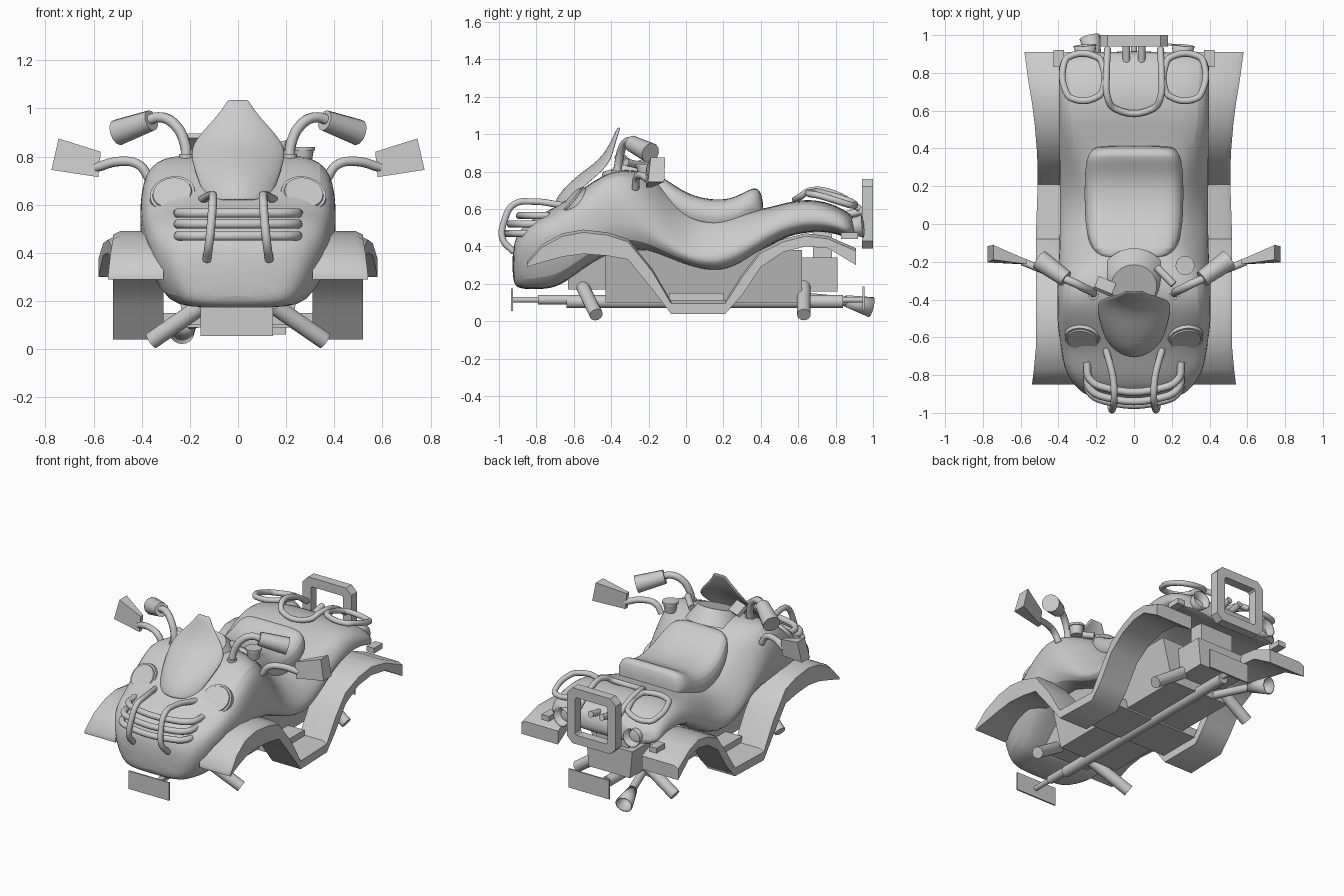
import bpy, bmesh, math
from mathutils import Vector

cube = bpy.data.objects.get("Cube")
if cube:
    bpy.data.objects.remove(cube, do_unlink=True)

grey = bpy.data.materials.new("plain grey")
grey.use_nodes = True
grey.diffuse_color = (0.6, 0.6, 0.6, 1)
grey.node_tree.nodes["Principled BSDF"].inputs["Base Color"].default_value = (0.6, 0.6, 0.6, 1)
SIDES = ((1, "left"), (-1, "right"))


def finish(obj, smooth=True, angle=40):
    obj.data.materials.clear()
    obj.data.materials.append(grey)
    bpy.ops.object.select_all(action='DESELECT')
    obj.select_set(True)
    bpy.context.view_layer.objects.active = obj
    if smooth:
        bpy.ops.object.shade_smooth_by_angle(angle=math.radians(angle))
    return obj


def loft(name, rings, levels=0, closed=True, smooth=True, thick=0):
    """Skin a list of equal-length rings of points."""
    bm = bmesh.new()
    rows = [[bm.verts.new(p) for p in ring] for ring in rings]
    n = len(rows[0])
    for r0, r1 in zip(rows, rows[1:]):
        for i in range(n if closed else n - 1):
            j = (i + 1) % n
            bm.faces.new((r0[i], r0[j], r1[j], r1[i]))
    if closed:
        bm.faces.new(rows[0])
        bm.faces.new(rows[-1])
    bmesh.ops.recalc_face_normals(bm, faces=bm.faces)
    mesh = bpy.data.meshes.new(name)
    bm.to_mesh(mesh)
    bm.free()
    obj = bpy.data.objects.new(name, mesh)
    bpy.context.collection.objects.link(obj)
    if thick:
        obj.modifiers.new("thickness", 'SOLIDIFY').thickness = thick
    if levels:
        sub = obj.modifiers.new("smooth", 'SUBSURF')
        sub.levels = sub.render_levels = levels
    return finish(obj, smooth, 50)


def box(name, x, y, z, bottom=1.0):
    """Box from ranges, with an optional narrower bottom."""
    cx, hx = (x[0] + x[1]) / 2, (x[1] - x[0]) / 2
    rings = [[(cx - hx * k, y[0], h), (cx + hx * k, y[0], h),
              (cx + hx * k, y[1], h), (cx - hx * k, y[1], h)]
             for h, k in ((z[0], bottom), (z[1], 1))]
    return loft(name, rings, smooth=False)


def tube(name, pts, r, cyclic=False):
    curve = bpy.data.curves.new(name, 'CURVE')
    curve.dimensions = '3D'
    curve.bevel_depth, curve.bevel_resolution = r, 3
    curve.resolution_u, curve.use_fill_caps = 6, True
    sp = curve.splines.new('BEZIER')
    sp.bezier_points.add(len(pts) - 1)
    for bp, p in zip(sp.bezier_points, pts):
        bp.co = p
        bp.handle_left_type = bp.handle_right_type = 'AUTO'
    sp.use_cyclic_u = cyclic
    obj = bpy.data.objects.new(name, curve)
    bpy.context.collection.objects.link(obj)
    bpy.ops.object.select_all(action='DESELECT')
    obj.select_set(True)
    bpy.context.view_layer.objects.active = obj
    bpy.ops.object.convert(target='MESH')
    return finish(bpy.context.object)


def rod(name, a, b, r1, r2=None, verts=20, hollow=False):
    a, b = Vector(a), Vector(b)
    bpy.ops.mesh.primitive_cone_add(vertices=verts, radius1=r1, radius2=r1 if r2 is None else r2,
                                    depth=(b - a).length, location=(a + b) / 2,
                                    end_fill_type='NOTHING' if hollow else 'NGON',
                                    rotation=(b - a).to_track_quat('Z', 'Y').to_euler())
    obj = bpy.context.object
    obj.name = name
    if hollow:
        obj.modifiers.new("wall", 'SOLIDIFY').thickness = .008
    return finish(obj)


def flip(s, pts):
    return [(s * x, y, z) for x, y, z in pts]


def section(y, half):
    """Full ring from the half outline."""
    return [(x, y, z) for x, z in half] + [(-x, y, z) for x, z in half[::-1] if x > 0]


# Body shell: y, top, shoulder x, shoulder z, width, side z, bottom
stations = [
    (-.93, .39, .19, .38, .21, .29, .20), (-.89, .50, .26, .46, .31, .38, .17),
    (-.78, .57, .33, .54, .39, .48, .17), (-.68, .62, .33, .57, .41, .52, .18),
    (-.55, .71, .36, .69, .41, .58, .28), (-.42, .80, .36, .80, .41, .68, .36),
    (-.28, .82, .35, .80, .41, .65, .39), (-.14, .76, .27, .71, .40, .50, .35),
    (-.02, .62, .26, .57, .40, .38, .30), (.12, .57, .26, .53, .40, .35, .26),
    (.25, .58, .27, .55, .40, .40, .27), (.42, .60, .33, .59, .40, .50, .39),
    (.55, .64, .36, .63, .40, .55, .46), (.68, .655, .36, .64, .40, .57, .48),
    (.81, .62, .37, .60, .40, .54, .47), (.92, .55, .38, .52, .40, .47, .42)]
loft("body_shell", [section(y, [(0, t), (b * .55, t), (b, zb), (w, zs),
                                (w * (.8 if y < -.6 else 1), lo + .02), (w * .5, lo)])
                    for y, t, b, zb, w, zs, lo in stations], levels=2)

# Saddle: y, half width, top
saddle = [(-.2, .17, .765), (-.14, .23, .785), (-.02, .26, .69), (.1, .265, .65), (.22, .265, .645),
          (.3, .26, .68), (.36, .25, .715), (.4, .22, .70), (.415, .19, .62)]
loft("seat", [section(y, [(0, t), (w * .7, t + .005), (w * .95, t - .02), (w * 1.05, t - .14), (w * .6, t - .16)])
              for y, w, t in saddle], levels=2)

# Windshield: half width, edge y, middle y, z
shield = [(.14, -.64, -.72, .62), (.17, -.58, -.68, .70), (.2, -.47, -.58, .79),
          (.2, -.41, -.48, .855), (.13, -.39, -.42, .93), (.065, -.375, -.385, 1.0), (.045, -.36, -.365, 1.04)]
loft("windshield", [[(k * w, e + (m - e) * (1 - k * k), z) for k in (-1, -.6, 0, .6, 1)]
                    for w, e, m, z in shield], levels=2, closed=False, thick=.015)
rod("dashboard", (0, -.3, .74), (0, -.33, .835), .18, .12, 32)

# Fenders joined by low footboards: y, outer x, upper z, lower z
fender = [(-.85, .54, .32, .29), (-.77, .53, .41, .315), (-.66, .52, .47, .345), (-.55, .52, .49, .36),
          (-.42, .52, .475, .35), (-.31, .52, .44, .33), (-.18, .52, .28, .17), (-.08, .52, .11, .04),
          (.21, .51, .11, .04), (.3, .51, .25, .14), (.4, .515, .38, .29), (.52, .525, .44, .37),
          (.64, .54, .47, .40), (.76, .56, .455, .39), (.91, .58, .39, .30)]
for s, side in SIDES:
    loft("fender_" + side, [flip(s, [(.31, y, hi), (w - .03, y, hi), (w, y, hi - .015), (w, y, lo), (.31, y, lo)])
                            for y, w, hi, lo in fender])

# Chassis, footwell and end blocks
box("chassis", (-.29, .29), (-.43, .62), (.1, .38), .75)
box("footwell_floor", (-.35, .35), (-.09, .2), (.09, .15))
box("front_block", (-.2, .2), (-.63, -.42), (.17, .36), .8)
box("rear_block", (-.17, .17), (.6, .81), (.16, .34), .9)
box("rear_support", (-.12, .12), (.68, .78), (.32, .5))

# Drive shaft, axles, exhaust and number plates
rod("drive_shaft", (0, -.93, .115), (0, .95, .115), .016)
rod("shaft_sleeve", (0, -.79, .115), (0, -.62, .115), .026)
rod("shaft_housing", (0, -.64, .105), (0, .84, .105), .035)
box("front_plate", (-.155, .145), (-.935, -.925), (.055, .175))
box("rear_plate", (-.1, .2), (.945, .955), (.06, .185))
rod("exhaust_pipe", (-.12, .62, .13), (-.2, .87, .105), .025)
rod("exhaust_tip", (-.2, .85, .11), (-.235, .99, .075), .03, .055, hollow=True)
for s, side in SIDES:
    rod("front_axle_" + side, *flip(s, [(.12, -.56, .2), (.36, -.48, .035)]), .036)
    rod("rear_axle_" + side, *flip(s, [(.12, .63, .2), (.36, .63, .035)]), .036)

# Headlights
facing = Vector((.15, -.75, .64))
for s, side in SIDES:
    spots = [Vector((.27, -.6, .635)) + facing * d for d in (-.05, .018, .026)]
    rod("headlight_rim_" + side, *flip(s, spots[:2]), .105, .094, 32)
    rod("headlight_" + side, *flip(s, spots[1:]), .083, .08, 32)

# Front bumper bars
for s, side in SIDES:
    tube("bumper_upright_" + side, flip(s, [(.15, -.66, .62), (.11, -.82, .64), (.105, -.92, .625),
                                            (.11, -.97, .54), (.12, -.98, .44), (.13, -.92, .37)]), .018)
for i, (z, y) in enumerate(((.565, -.87), (.52, -.92), (.47, -.94))):
    half = [(.25, y + .14, z), (.235, y + .05, z), (.14, y, z)]
    tube("bumper_bar_%d" % i, flip(-1, half) + half[::-1], .02)

# Handlebars and mirrors
for s, side in SIDES:
    tube("handlebar_" + side, flip(s, [(.215, -.37, .78), (.22, -.36, .85), (.26, -.34, .93),
                                       (.32, -.31, .963), (.39, -.28, .945)]), .022)
    rod("handlebar_clamp_" + side, *flip(s, [(.215, -.37, .79), (.215, -.37, .81)]), .03)
    rod("grip_" + side, *flip(s, [(.36, -.29, .95), (.5, -.19, .90)]), .044, .055, 12)
    tube("mirror_stalk_" + side, flip(s, [(.37, -.27, .71), (.41, -.265, .765), (.49, -.24, .78), (.59, -.2, .755)]), .02)
    quad = [(.57, -.2, .82), (.745, -.15, .875), (.775, -.16, .745), (.58, -.2, .715)]
    loft("mirror_" + side, [flip(s, [(x, y + d * (.25 + (x - .57) * 3), z) for x, y, z in quad])
                            for d in (-.05, .05)], smooth=False)

# Dashboard instruments
rod("gauge", (.27, -.22, .77), (.27, -.22, .83), .035, .045)
rod("gauge_rim", (.27, -.22, .825), (.27, -.22, .84), .05)
rod("ignition", (0, -.25, .78), (0, -.25, .84), .033)
rod("switch", (.12, -.23, .83), (.21, -.32, .85), .02)
panel = box("display", (-.05, .05), (-.04, .04), (-.012, .012))
panel.location, panel.rotation_euler = (-.155, -.33, .86), (-.7, 0, -.4)

# Rear rack tubes, lamps and backrest frame
rack = [(.14, .93, .6), (.145, .8, .68), (.14, .67, .7), (.1, .61, .665)]
tube("rack_centre", flip(-1, rack) + rack[::-1], .018)
for s, side in SIDES:
    tube("rack_side_" + side, flip(s, [(.19, .88, .64), (.17, .85, .65), (.165, .71, .69), (.19, .675, .69), (.33, .665, .68),
                                       (.36, .7, .675), (.37, .85, .63), (.345, .885, .62)]), .018, True)
    rod("tail_lamp_" + side, *flip(s, [(.25, .83, .5), (.26, .945, .51)]), .03, .062, hollow=True)
    rod("rack_bracket_" + side, *flip(s, [(.04, .86, .57), (.04, .95, .59)]), .02)
    box("rear_trim_" + side, sorted((s * .37, s * .425)), (.83, .92), (.44, .475))


def frame_outline(w, h, c, y):
    corner = [(w, h - c), (w - c, h)]
    pts = corner + [(-x, z) for x, z in corner[::-1]]
    pts += [(-x, -z) for x, z in corner] + [(x, -z) for x, z in corner[::-1]]
    return [(x, y, z + .575) for x, z in pts]


outer, inner = (.18, .185, .04), (.12, .125, .01)
loops = [frame_outline(*d, y) for d, y in ((outer, .94), (outer, 1.0), (inner, 1.0), (inner, .94))]
bars = list(zip(*loops))
for i, a in enumerate(bars):
    loft("backrest_frame_%d" % i, [a, bars[(i + 1) % len(bars)]], smooth=False)
